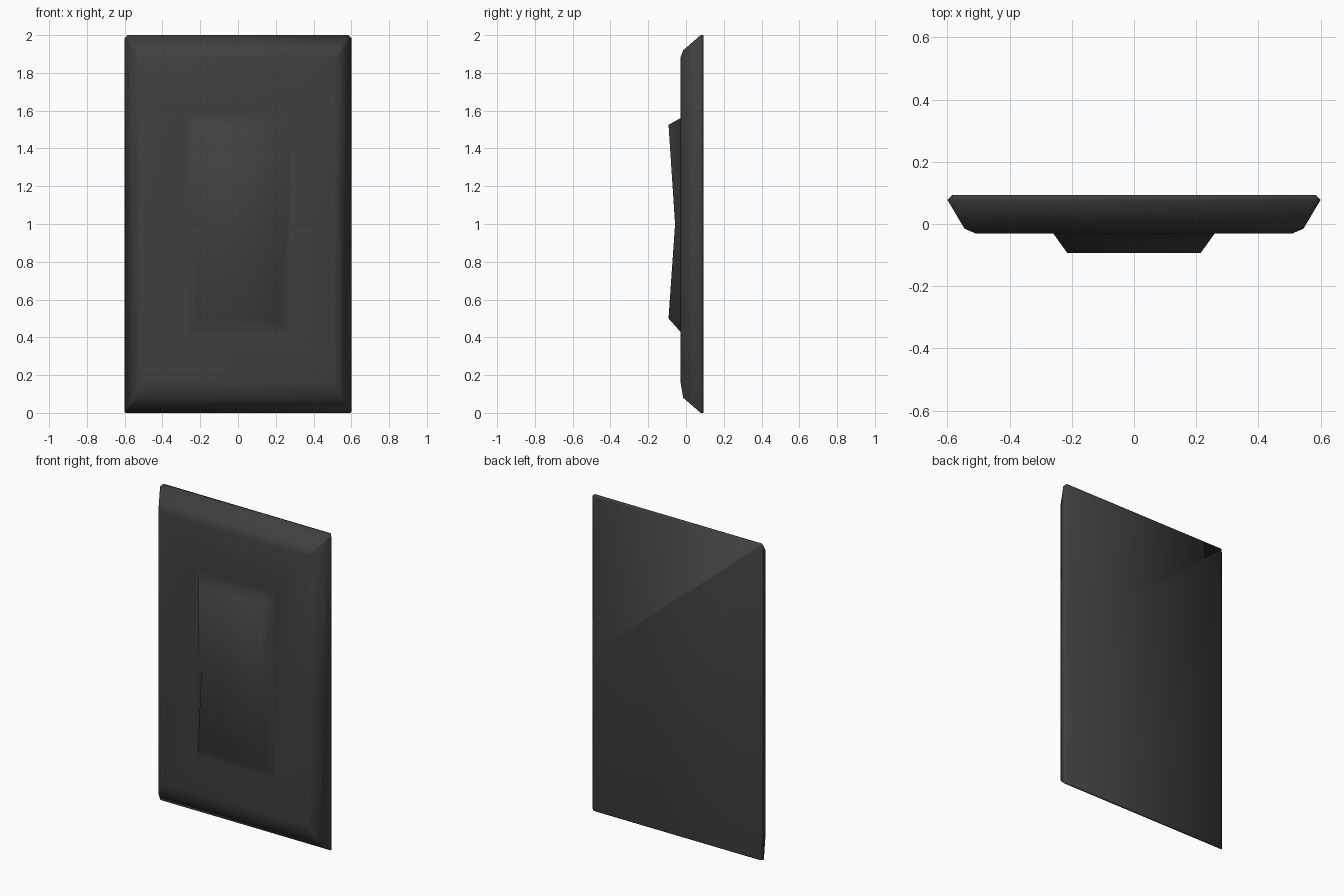
import bpy
import bmesh

cube = bpy.data.objects.get("Cube")
if cube:
    bpy.data.objects.remove(cube, do_unlink=True)

# Dark plastic
plastic = bpy.data.materials.new("dark_plastic")
plastic.use_nodes = True
color = (0.05, 0.05, 0.05, 1)
plastic.diffuse_color = color
plastic.node_tree.nodes["Principled BSDF"].inputs["Base Color"].default_value = color

bm = bmesh.new()


def ring(x, low, high, y, clip=0.0, waist_y=None, flat_back=False):
    """Rectangular loop with clipped corners and a point halfway up each side."""
    mid = 1.0
    waist = y if waist_y is None else waist_y
    side_x = x - clip if flat_back else x
    foot = clip * 0.3
    half = [(x - clip, y, high), (side_x, y, high - clip), (side_x, waist, mid),
            (side_x, y, low + foot), (x - foot if not flat_back else side_x, y, low)]
    points = half + [(-px, py, pz) for px, py, pz in reversed(half)]
    return [bm.verts.new(p) for p in points]


def bridge(a, b):
    for i in range(len(a)):
        j = (i + 1) % len(a)
        bm.faces.new((a[i], a[j], b[j], b[i]))


# Wall plate: back edge, rim, sloped border, flat front; then the raised rocker
loops = [
    ring(0.60, 0.0, 2.0, 0.0925, 0.015, flat_back=True),
    ring(0.60, 0.0, 2.0, 0.0775, 0.015),
    ring(0.545, 0.08, 1.92, -0.015, 0.008),
    ring(0.51, 0.17, 1.88, -0.03),
    ring(0.28, 0.41, 1.59, -0.03),
    ring(0.26, 0.43, 1.56, -0.03),
    ring(0.215, 0.50, 1.525, -0.0925, waist_y=-0.058),
]
for a, b in zip(loops, loops[1:]):
    bridge(a, b)

# Flat back, and the two tilted halves of the rocker
bm.faces.new(loops[0])
top = loops[-1]
bm.faces.new(top[:3] + top[7:])
bm.faces.new(top[2:8])

bmesh.ops.remove_doubles(bm, verts=bm.verts, dist=0.0005)
bmesh.ops.recalc_face_normals(bm, faces=bm.faces)
for face in bm.faces:
    face.smooth = True

mesh = bpy.data.meshes.new("wall_plate_with_rocker")
bm.to_mesh(mesh)
bm.free()
mesh.materials.append(plastic)
plate = bpy.data.objects.new("wall_plate_with_rocker", mesh)
bpy.context.collection.objects.link(plate)
